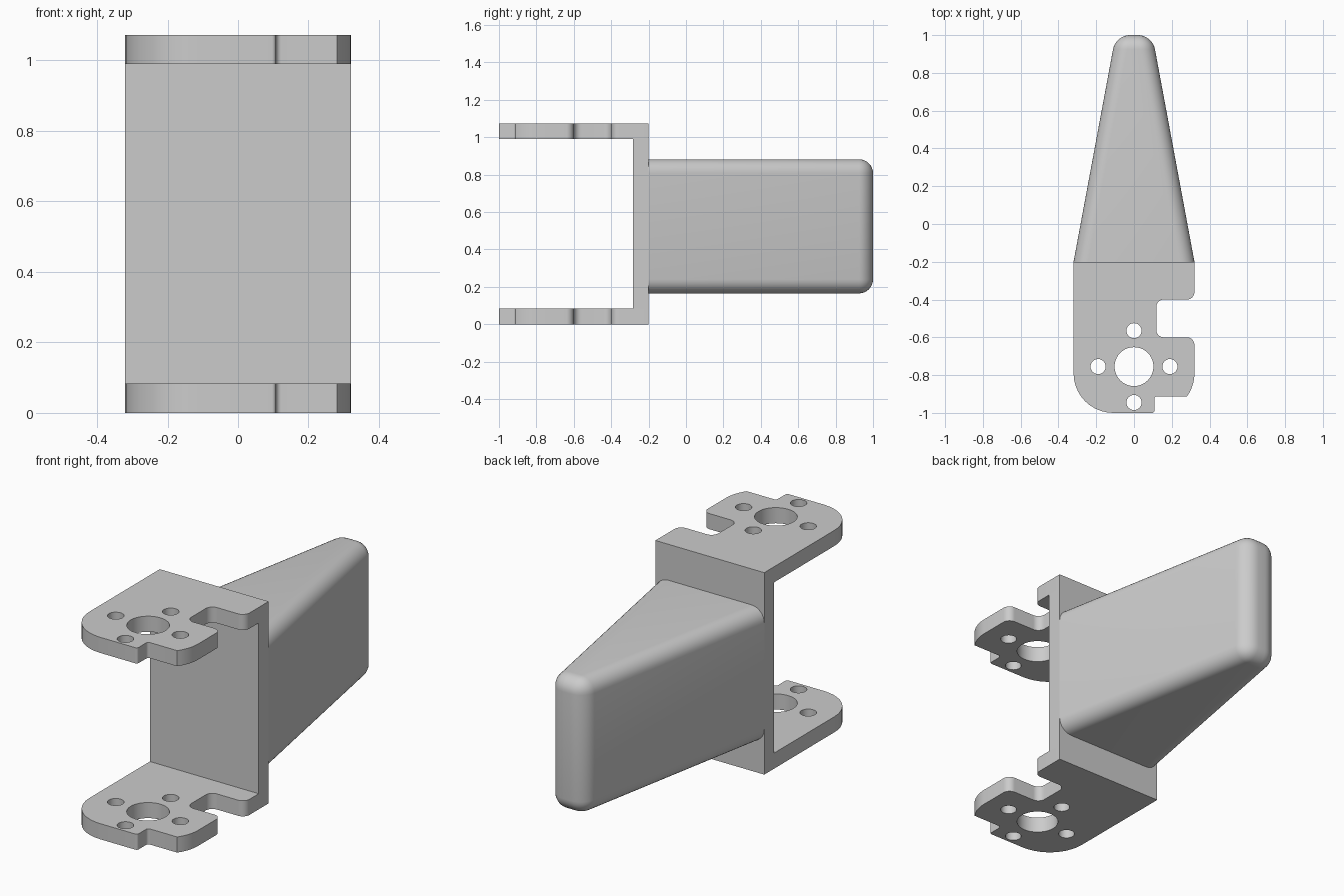
import bpy, bmesh, math
from mathutils import Vector

cube = bpy.data.objects.get("Cube")
if cube:
    bpy.data.objects.remove(cube, do_unlink=True)

grey = bpy.data.materials.new("light grey")
grey.use_nodes = True
colour = (0.6, 0.6, 0.6, 1)
grey.diffuse_color = colour
grey.node_tree.nodes["Principled BSDF"].inputs["Base Color"].default_value = colour

HALF = 0.32       # half width of the bracket
THICK = 0.083     # sheet thickness
TOP = 1.073       # overall height
BACK = -0.2       # rear face of the bracket


def finish(name, bm):
    bmesh.ops.recalc_face_normals(bm, faces=bm.faces[:])
    mesh = bpy.data.meshes.new(name)
    bm.to_mesh(mesh)
    bm.free()
    mesh.materials.append(grey)
    obj = bpy.data.objects.new(name, mesh)
    bpy.context.collection.objects.link(obj)
    bpy.ops.object.select_all(action='DESELECT')
    obj.select_set(True)
    bpy.context.view_layer.objects.active = obj
    bpy.ops.object.shade_smooth_by_angle(angle=math.radians(32))
    return obj


def rounded(corners, steps=10):
    """Outline points with each (x, y, radius) corner replaced by an arc."""
    points = []
    for i, (x, y, r) in enumerate(corners):
        p = Vector((x, y))
        if r == 0:
            points.append(p)
            continue
        a = (Vector(corners[i - 1][:2]) - p).normalized()
        b = (Vector(corners[(i + 1) % len(corners)][:2]) - p).normalized()
        half = a.angle(b) / 2
        centre = p + (a + b).normalized() * r / math.sin(half)
        start = p + a * r / math.tan(half) - centre
        end = p + b * r / math.tan(half) - centre
        sweep = start.angle(end)
        for k in range(steps + 1):
            t = k / steps
            points.append(centre + (start * math.sin((1 - t) * sweep)
                                    + end * math.sin(t * sweep)) / math.sin(sweep))
    return points


def circle(x, y, r, n=40):
    return [Vector((x + r * math.cos(math.tau * k / n),
                    y + r * math.sin(math.tau * k / n))) for k in range(n)]


def sheet(name, loops, z, height):
    bm = bmesh.new()
    edges = []
    for loop in loops:
        vs = [bm.verts.new((p.x, p.y, z)) for p in loop]
        edges += [bm.edges.new((vs[i - 1], vs[i])) for i in range(len(vs))]
    bmesh.ops.triangle_fill(bm, edges=edges, use_beauty=True)
    out = bmesh.ops.extrude_face_region(bm, geom=bm.faces[:], use_keep_orig=True)
    top = [g for g in out["geom"] if isinstance(g, bmesh.types.BMVert)]
    bmesh.ops.translate(bm, verts=top, vec=(0, 0, height))
    return finish(name, bm)


# Mounting plates: notched outline, large round front corners, five holes
R = 0.21
arc_x, arc_y, step_y = HALF - R, -1 + R, -0.912
a_end = math.asin((arc_y - step_y) / R)
front_arc = [(arc_x + R * math.cos(-a_end * (1 - k / 8)),
              arc_y + R * math.sin(-a_end * (1 - k / 8)), 0) for k in range(9)]
outline = rounded(
    [(-HALF, BACK, 0), (-HALF, -1, R), (0.108, -1, 0.012), (0.108, step_y, 0.015)]
    + front_arc
    + [(HALF, -0.6, 0.04), (0.118, -0.6, 0.04), (0.118, -0.4, 0.04),
       (HALF, -0.4, 0.04), (HALF, BACK, 0)])
hub = -0.755
holes = [circle(0, hub, 0.103)]
holes += [circle(dx, hub + dy, 0.04, 28)
          for dx, dy in ((0.19, 0), (-0.19, 0), (0, 0.19), (0, -0.19))]
for name, z in (("lower_plate", 0), ("upper_plate", TOP - THICK)):
    sheet(name, [outline] + holes, z, THICK)

# Upright wall joining the two plates
wall = [Vector(p) for p in ((-HALF, BACK - THICK), (HALF, BACK - THICK),
                            (HALF, BACK), (-HALF, BACK))]
sheet("back_wall", [wall], THICK, TOP - 2 * THICK)

# Tapered block behind the wall, rounded everywhere but at its base
low, high, tip = 0.165, 0.882, 0.097
bm = bmesh.new()
ends = [[bm.verts.new((sx * w, y, z)) for sx, z in
         ((-1, low), (1, low), (1, high), (-1, high))]
        for w, y in ((HALF, BACK), (tip, 1))]
bm.faces.new(ends[0])
bm.faces.new(ends[1])
for i in range(4):
    bm.faces.new((ends[0][i - 1], ends[0][i], ends[1][i], ends[1][i - 1]))
bmesh.ops.recalc_face_normals(bm, faces=bm.faces[:])
edges = [e for e in bm.edges if max(v.co.y for v in e.verts) > 0]
bmesh.ops.bevel(bm, geom=edges, offset=0.075, offset_type='OFFSET',
                segments=8, profile=0.5, affect='EDGES', clamp_overlap=True)
finish("tapered_block", bm)
